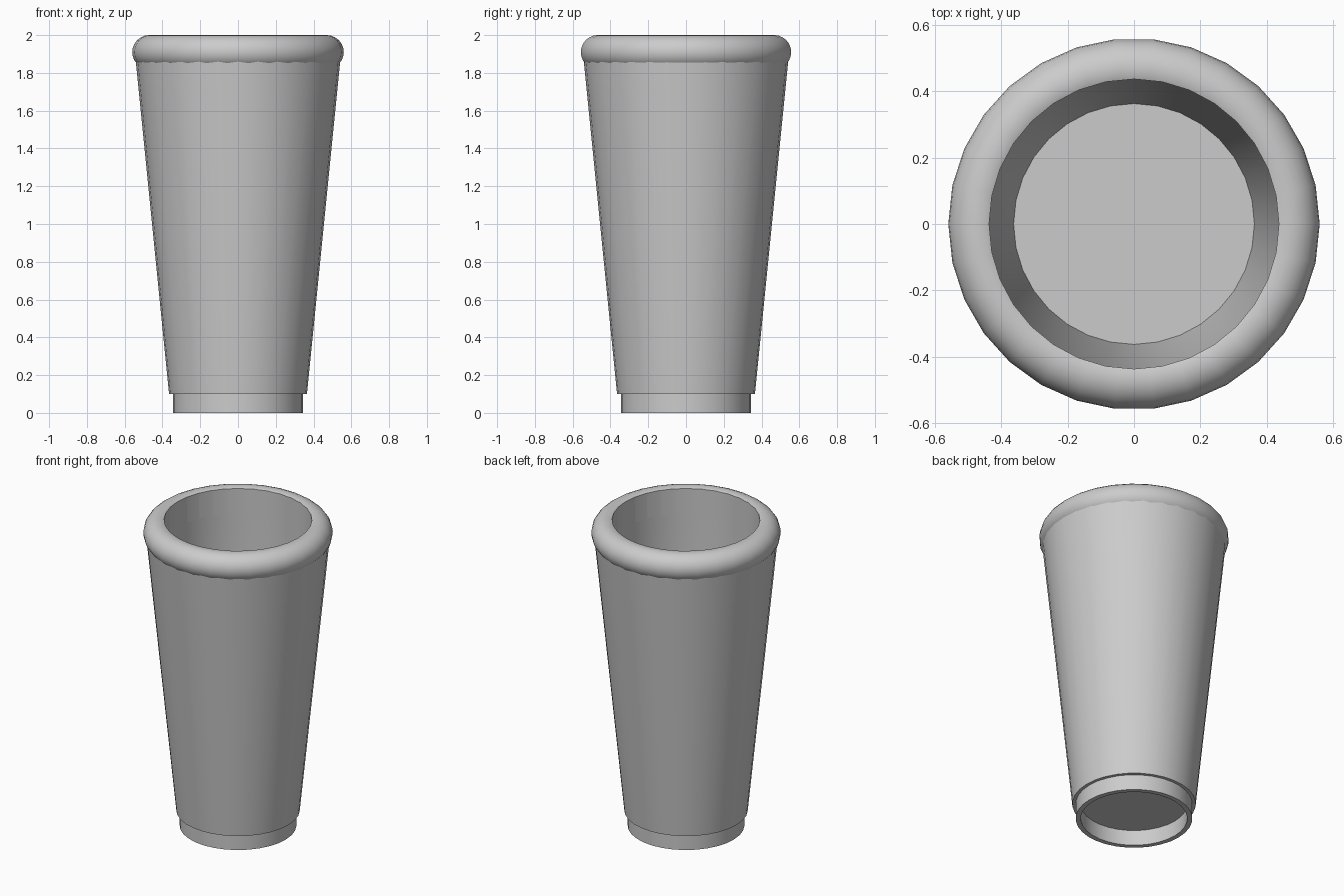
import bpy
import math

cube = bpy.data.objects.get("Cube")
if cube:
    bpy.data.objects.remove(cube, do_unlink=True)

grey = bpy.data.materials.new("plain_grey")
grey.use_nodes = True
colour = (0.6, 0.6, 0.6, 1)
grey.diffuse_color = colour
grey.node_tree.nodes["Principled BSDF"].inputs["Base Color"].default_value = colour


def lathe(name, profile, sides, closed=False):
    """Revolve (radius, height) points about z; radius 0 becomes a pole."""
    verts, rings, faces = [], [], []
    for r, z in profile:
        count = sides if r > 0 else 1
        rings.append([len(verts) + i % count for i in range(sides)])
        for i in range(count):
            a = math.tau * i / sides
            verts.append((r * math.cos(a), r * math.sin(a), z))
    pairs = list(zip(rings, rings[1:]))
    if closed:
        pairs.append((rings[-1], rings[0]))
    for low, high in pairs:
        for i in range(sides):
            j = (i + 1) % sides
            quad = [low[i], low[j], high[j], high[i]]
            faces.append(list(dict.fromkeys(quad)))
    mesh = bpy.data.meshes.new(name)
    mesh.from_pydata(verts, [], faces)
    mesh.materials.append(grey)
    obj = bpy.data.objects.new(name, mesh)
    bpy.context.collection.objects.link(obj)
    return obj


def smooth(obj):
    bpy.ops.object.select_all(action="DESELECT")
    obj.select_set(True)
    bpy.context.view_layer.objects.active = obj
    bpy.ops.object.shade_smooth_by_angle(angle=math.radians(35))


BORE = 0.437

# Tapered body with a straight upper bore and a tapering lower bowl
body = lathe("cup_body", [(0, 0.1), (0.365, 0.1), (0.543, 1.88), (BORE, 1.83),
                          (BORE, 0.835), (0.363, 0.105), (0, 0.105)], 32)

# Hollow foot ring
foot = lathe("foot_ring", [(0.315, 0), (0.345, 0), (0.345, 0.1), (0.315, 0.1)],
             32, closed=True)

# Rounded lip, trimmed on the inside by the bore
steps = 24
tube = [(0.47 + 0.09 * math.cos(math.tau * k / steps),
         1.91 + 0.09 * math.sin(math.tau * k / steps)) for k in range(steps)]
rim = lathe("rounded_rim", tube, 30, closed=True)
cutter = lathe("bore_cutter", [(0, 1.5), (BORE, 1.5), (BORE, 2.2), (0, 2.2)], 32)
cutter.hide_render = True
cutter.hide_set(True)
trim = rim.modifiers.new("trim", "BOOLEAN")
trim.operation = "DIFFERENCE"
trim.solver = "EXACT"
trim.object = cutter
bpy.context.view_layer.objects.active = rim
bpy.ops.object.modifier_apply(modifier="trim")
bpy.data.objects.remove(cutter, do_unlink=True)

for part in (body, foot, rim):
    smooth(part)
